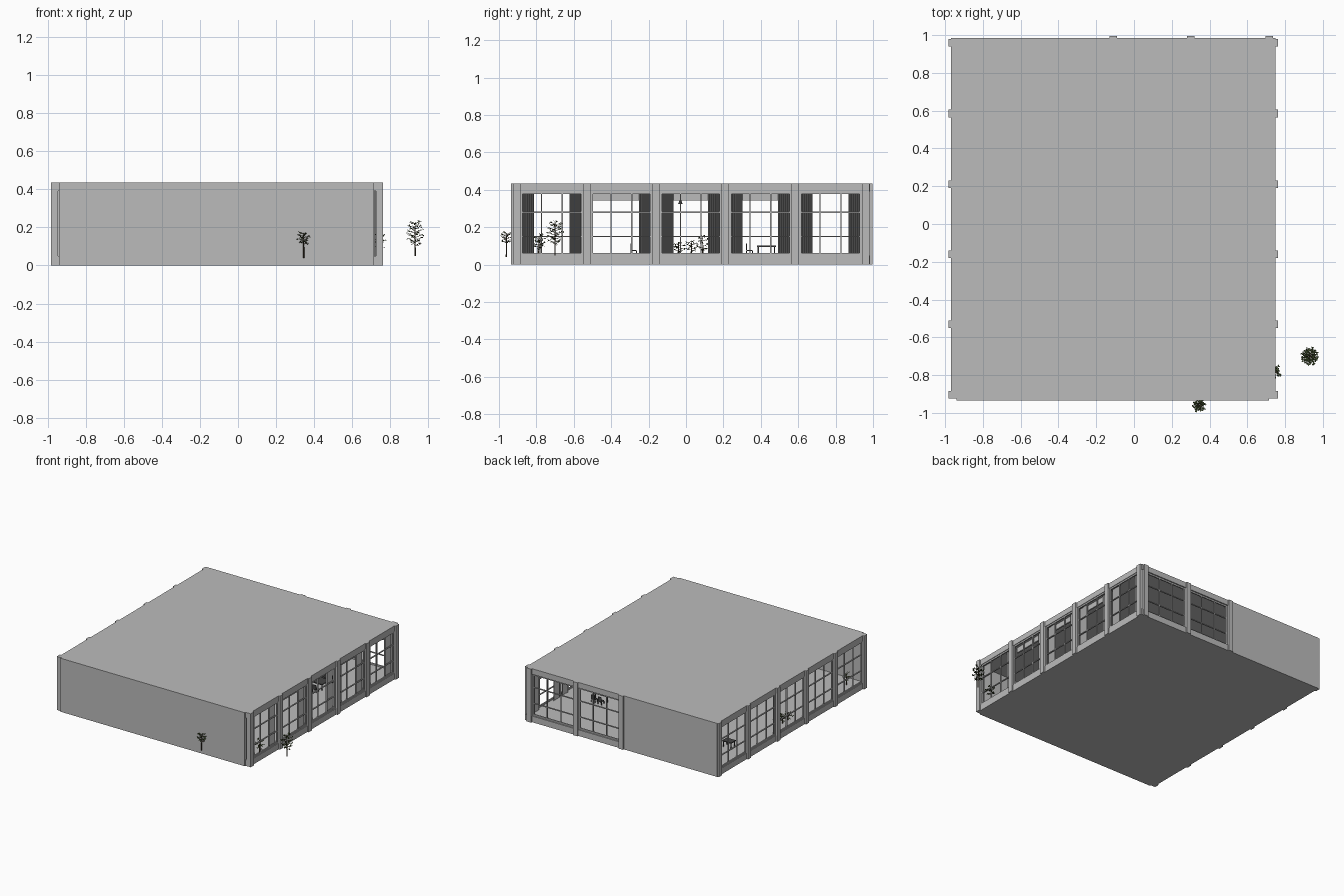
import bpy, bmesh, math, random
from mathutils import Vector, Matrix

cube = bpy.data.objects.get("Cube")
if cube:
    bpy.data.objects.remove(cube, do_unlink=True)
random.seed(4)


def material(name, r, g, b):
    m = bpy.data.materials.new(name)
    m.use_nodes = True
    m.diffuse_color = (r, g, b, 1)
    m.node_tree.nodes["Principled BSDF"].inputs["Base Color"].default_value = (r, g, b, 1)
    return m


WALL = material("wall_grey", 0.5, 0.5, 0.5)
CLOTH = material("curtain_grey", 0.3, 0.3, 0.3)
DARK = material("furniture_dark", 0.06, 0.06, 0.06)
LEAF = material("leaf_green", 0.06, 0.09, 0.03)
BARK = material("bark_brown", 0.07, 0.05, 0.03)


def finish(name, bm, *mats):
    me = bpy.data.meshes.new(name)
    bm.to_mesh(me)
    bm.free()
    for m in mats:
        me.materials.append(m)
    ob = bpy.data.objects.new(name, me)
    bpy.context.collection.objects.link(ob)
    return ob


def add_box(bm, x0, x1, y0, y1, z0, z1):
    size = Matrix.Diagonal((x1 - x0, y1 - y0, z1 - z0, 1))
    mid = Matrix.Translation(((x0 + x1) / 2, (y0 + y1) / 2, (z0 + z1) / 2))
    bmesh.ops.create_cube(bm, size=1, matrix=mid @ size)


def boxes(name, mat, items):
    bm = bmesh.new()
    for b in items:
        add_box(bm, *b)
    return finish(name, bm, mat)


# Main shell
LEFT, RIGHT, FRONT, BACK, TOP = -0.97, 0.75, -0.925, 0.985, 0.435
SILL, HEAD, WALL_T = 0.05, 0.39, 0.025
boxes("floor_slab", WALL, [(LEFT, RIGHT, FRONT, BACK, 0, SILL)])
boxes("roof_slab", WALL, [(LEFT, RIGHT, FRONT, BACK, HEAD, TOP)])
boxes("front_wall", WALL, [(-0.94, 0.715, -0.935, -0.9, 0, TOP)])
boxes("back_wall", WALL, [(LEFT, -0.11, BACK - WALL_T, BACK, SILL, HEAD)])

# Projecting pillars on both long sides and the glazed part of the back
pillar_y = [-0.905, -0.53, -0.16, 0.21, 0.585, 0.96]
pillar_x = [-0.11, 0.3, 0.715]
W = 0.02
for name, x0, x1 in (("right_pillars", 0.725, 0.762), ("left_pillars", -0.982, -0.945)):
    boxes(name, WALL, [(x0, x1, y - W, y + W, 0, TOP) for y in pillar_y])
boxes("back_pillars", WALL, [(x - W, x + W, 0.955, 0.996, 0, TOP) for x in pillar_x])


def window_bars(a, b):
    """Frame and three-by-three glazing bars as (u0, u1, z0, z1)."""
    t, f = 0.003, 0.012
    out = [(a, a + f, SILL, HEAD), (b - f, b, SILL, HEAD),
           (a, b, SILL, SILL + f), (a, b, HEAD - f, HEAD)]
    for k in (1, 2):
        u = a + (b - a) * k / 3
        out.append((u - t, u + t, SILL, HEAD))
    out += [(a, b, z - t, z + t) for z in (0.15, 0.28)]
    return out


# Window frames
side_bars = [r for a, b in zip(pillar_y, pillar_y[1:]) for r in window_bars(a + W, b - W)]
back_bars = [r for a, b in zip(pillar_x, pillar_x[1:]) for r in window_bars(a + W, b - W)]
for name, x in (("right_windows", 0.735), ("left_windows", -0.965)):
    boxes(name, WALL, [(x, x + 0.01, u0, u1, z0, z1) for u0, u1, z0, z1 in side_bars])
boxes("back_windows", WALL, [(u0, u1, 0.965, 0.975, z0, z1) for u0, u1, z0, z1 in back_bars])


# Pleated curtains inside the right windows
def curtain(bm, y0, y1):
    n = 14
    rows = []
    for z in (SILL, HEAD):
        rows.append([bm.verts.new((0.715 + 0.006 * (i % 2), y0 + (y1 - y0) * i / n, z))
                     for i in range(n + 1)])
    for i in range(n):
        bm.faces.new((rows[0][i], rows[0][i + 1], rows[1][i + 1], rows[1][i]))


bm = bmesh.new()
for i, (a, b) in enumerate(zip(pillar_y, pillar_y[1:])):
    if i != 1:
        curtain(bm, a + W, a + W + 0.072)
    curtain(bm, b - W - 0.072, b - W)
finish("curtains", bm, CLOTH)

# Roller blind cassettes
boxes("blind_boxes", WALL, [(0.7, 0.712, a + W, b - W, 0.343, 0.385)
                            for a, b in zip(pillar_y[1:4], pillar_y[2:5])])


# Furniture
def table(name, x, y, w, d):
    parts = [(x - w, x + w, y - d, y + d, 0.095, 0.102)]
    parts += [(x + sx * (w - 0.006) - 0.003, x + sx * (w - 0.006) + 0.003,
               y + sy * (d - 0.006) - 0.003, y + sy * (d - 0.006) + 0.003, SILL, 0.095)
              for sx in (-1, 1) for sy in (-1, 1)]
    boxes(name, DARK, parts)


def chair(name, x, y, side):
    r = 0.016
    back = y + side * r
    parts = [(x - r, x + r, y - r, y + r, 0.072, 0.078),
             (x - r, x + r, back - 0.002, back + 0.002, 0.078, 0.112)]
    parts += [(x + sx * r - 0.002, x + sx * r + 0.002, y + sy * r - 0.002, y + sy * r + 0.002,
               SILL, 0.072) for sx in (-1, 1) for sy in (-1, 1)]
    boxes(name, DARK, parts)


table("dining_table", 0.43, 0.43, 0.06, 0.05)
for i, sx in enumerate((-1, 1)):
    chair(f"dining_chair_back_{i}", 0.43 + sx * 0.03, 0.52, 1)
    chair(f"dining_chair_front_{i}", 0.43 + sx * 0.03, 0.34, -1)
table("side_table", -0.8, 0.59, 0.04, 0.03)
chair("reading_chair", 0.3, -0.28, -1)

# Hanging lamps
bm = bmesh.new()
for y in (-0.03, 0.25, 0.53):
    add_box(bm, 0.429, 0.431, y - 0.001, y + 0.001, 0.34, HEAD)
    bmesh.ops.create_cone(bm, segments=10, radius1=0.012, radius2=0.004, depth=0.02,
                          cap_ends=True, matrix=Matrix.Translation((0.43, y, 0.335)))
finish("pendant_lamps", bm, DARK)


# Plants: tapered trunk, thin branches and scattered leaf blades
def limb(bm, p, q, r):
    d = q - p
    m = Matrix.Translation((p + q) / 2) @ d.to_track_quat('Z', 'Y').to_matrix().to_4x4()
    bmesh.ops.create_cone(bm, segments=5, radius1=r, radius2=r * 0.4, depth=d.length,
                          cap_ends=True, matrix=m)


def plant(name, x, y, z0, z1, radius, crown, branches, blade):
    bm = bmesh.new()
    base, h = Vector((x, y, z0)), z1 - z0
    limb(bm, base, base + Vector((0, 0, h * 0.93)), 0.004)
    tips = []
    for i in range(branches):
        t = crown + (0.88 - crown) * i / (branches - 1)
        spread = radius * math.sin(math.pi * (0.2 + 0.72 * (t - crown) / (1 - crown)))
        ang = i * 2.4
        p = base + Vector((0, 0, h * t))
        q = p + Vector((math.cos(ang) * spread, math.sin(ang) * spread, h * 0.08))
        limb(bm, p, q, 0.0015)
        tips += [p.lerp(q, f) for f in (0.45, 0.65, 0.85, 1.0, 1.0)]
    wood = len(bm.faces)
    for tip in tips:
        for _ in range(2):
            ang, droop = random.uniform(0, math.tau), random.uniform(-0.7, 0.5)
            d = Vector((math.cos(ang), math.sin(ang), droop)) * blade
            s = Vector((-math.sin(ang), math.cos(ang), random.uniform(-0.5, 0.5))) * blade * 0.3
            bm.faces.new([bm.verts.new(v) for v in
                          (tip, tip + d / 2 + s, tip + d, tip + d / 2 - s)])
    bm.faces.ensure_lookup_table()
    for f in bm.faces[wood:]:
        f.material_index = 1
    finish(name, bm, BARK, LEAF)


plant("side_tree", 0.93, -0.70, 0.05, 0.24, 0.042, 0.28, 22, 0.013)
plant("front_tree", 0.345, -0.96, 0.04, 0.18, 0.03, 0.5, 13, 0.012)
plant("window_plant", 0.74, -0.78, SILL, 0.17, 0.035, 0.3, 10, 0.013)
plant("corner_plant", -0.89, -0.79, SILL, 0.15, 0.03, 0.3, 8, 0.013)
for i, (y, top) in enumerate(((-0.04, 0.12), (0.03, 0.13), (0.09, 0.16))):
    plant(f"indoor_plant_{i}", -0.89, y, SILL, top, 0.035, 0.2, 9, 0.013)
